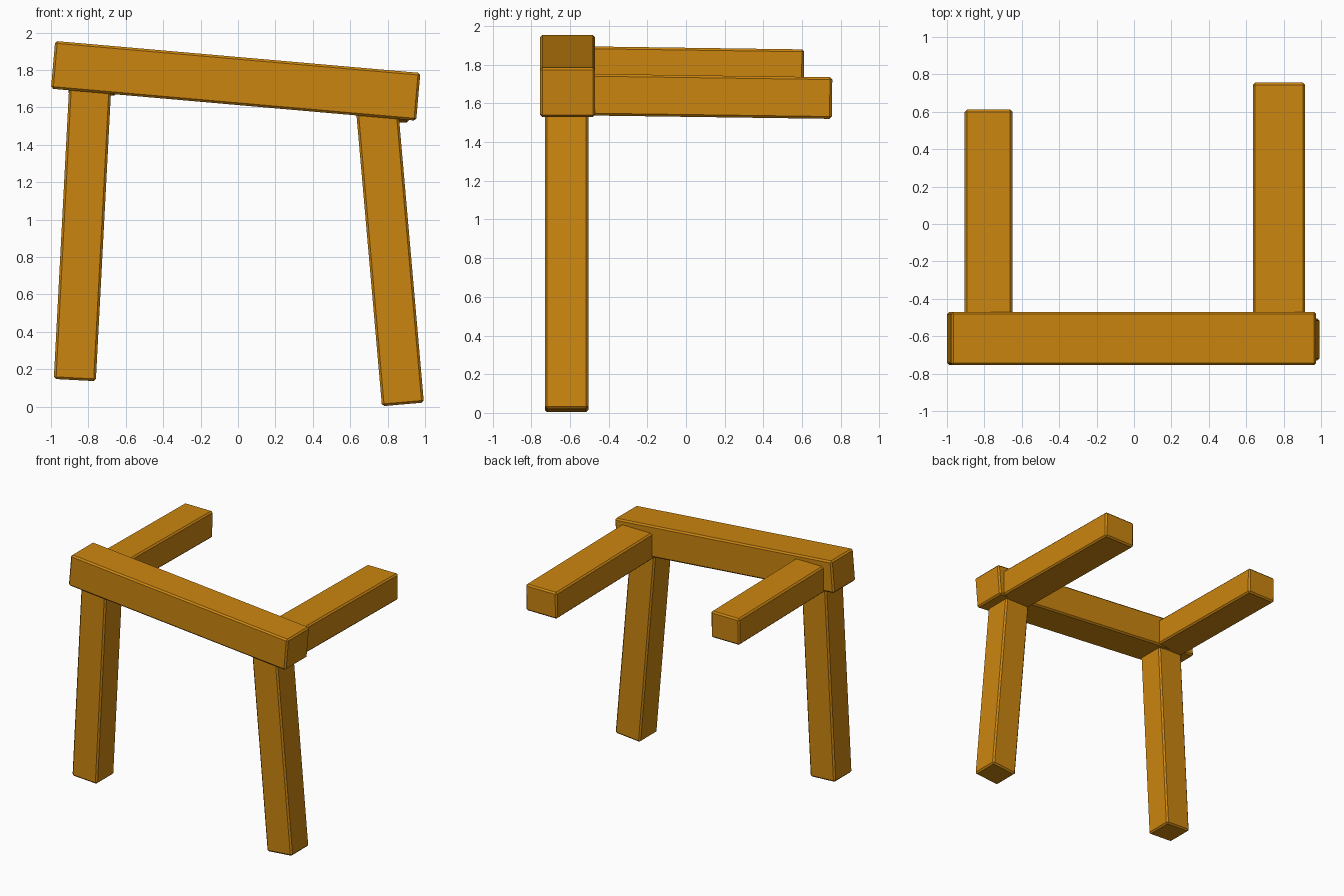
import bpy
from math import radians

if "Cube" in bpy.data.objects:
    bpy.data.objects.remove(bpy.data.objects["Cube"], do_unlink=True)

# Warm timber colour
wood = bpy.data.materials.new("orange_wood")
wood.use_nodes = True
colour = (0.6, 0.235, 0.005, 1)
wood.diffuse_color = colour
wood.node_tree.nodes["Principled BSDF"].inputs["Base Color"].default_value = colour


def timber(name, size, centre, pitch=0, tilt=0):
    """Square-cut beam with chamfered edges, rotated about x (pitch) and y (tilt)."""
    bpy.ops.mesh.primitive_cube_add(size=1, location=centre)
    obj = bpy.context.object
    obj.name = name
    obj.scale = size
    bpy.ops.object.transform_apply(location=False, rotation=False, scale=True)
    obj.rotation_euler = (radians(pitch), radians(tilt), 0)
    obj.data.materials.append(wood)
    chamfer = obj.modifiers.new("chamfer", "BEVEL")
    chamfer.width = 0.012
    chamfer.segments = 1
    return obj


# Sloping crossbeam along the front
timber("crossbeam", (1.96, 0.285, 0.256), (-0.0125, -0.6125, 1.742), tilt=5)

# Splayed legs, their tops let into the crossbeam
timber("right_leg", (0.225, 0.225, 1.66), (-0.829, -0.6175, 0.971), tilt=3)
timber("left_leg", (0.225, 0.225, 1.624), (0.811, -0.6175, 0.821), tilt=-5)

# Arms reaching backward from the crossbeam
timber("right_arm", (0.255, 1.21, 0.215), (-0.7775, 0.005, 1.78), pitch=-0.8)
timber("left_arm", (0.28, 1.355, 0.215), (0.775, 0.0775, 1.637), pitch=-0.8)
